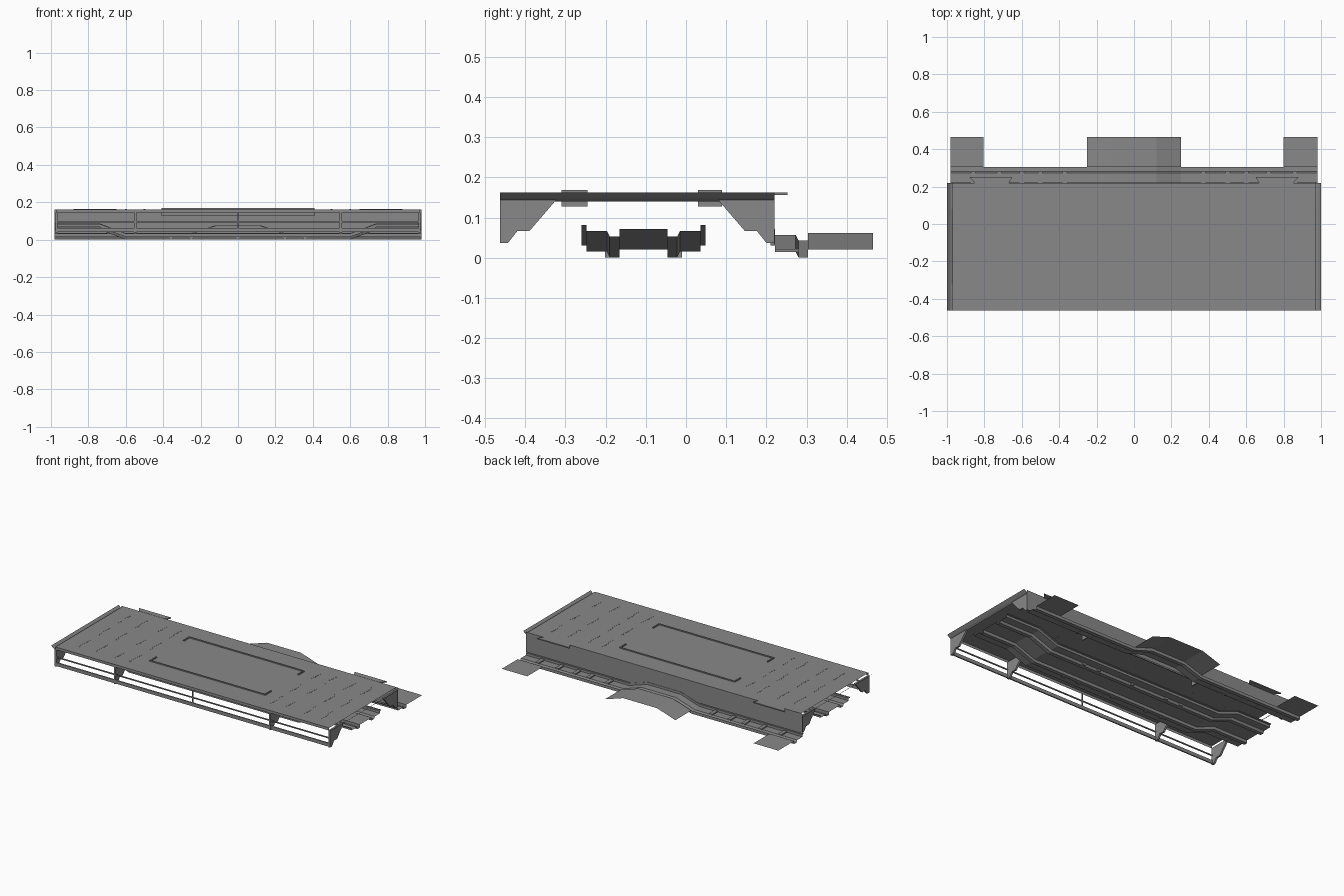
import bpy, bmesh
from mathutils import Vector

if "Cube" in bpy.data.objects:
    bpy.data.objects.remove(bpy.data.objects["Cube"])

grey = bpy.data.materials.new("plain_grey")
grey.diffuse_color = (0.25, 0.25, 0.25, 1)
grey.use_nodes = True
grey.node_tree.nodes["Principled BSDF"].inputs["Base Color"].default_value = grey.diffuse_color


def finish(name, bm):
    mesh = bpy.data.meshes.new(name)
    bm.to_mesh(mesh)
    bm.free()
    mesh.materials.append(grey)
    obj = bpy.data.objects.new(name, mesh)
    bpy.context.collection.objects.link(obj)
    return obj


def sweep(name, profile, path):
    """Open sheet: (y, z) profile carried along (x, rise) path."""
    bm = bmesh.new()
    rows = [[bm.verts.new((x, y, z + r)) for y, z in profile] for x, r in path]
    for a, b in zip(rows, rows[1:]):
        for i in range(len(profile) - 1):
            bm.faces.new((a[i], b[i], b[i + 1], a[i + 1]))
    return finish(name, bm)


def boxes(name, items):
    """Boxes given as (x0, x1, y0, y1, z0, z1)."""
    bm = bmesh.new()
    for x0, x1, y0, y1, z0, z1 in items:
        vs = bmesh.ops.create_cube(bm, size=1)["verts"]
        for v in vs:
            v.co = Vector((x1 if v.co.x > 0 else x0,
                           y1 if v.co.y > 0 else y0,
                           z1 if v.co.z > 0 else z0))
    return finish(name, bm)


def prism(name, points, axis_offset):
    """Solid from a flat outline pushed along an offset."""
    bm = bmesh.new()
    face = bm.faces.new([bm.verts.new(p) for p in points])
    res = bmesh.ops.extrude_face_region(bm, geom=[face])
    moved = [g for g in res["geom"] if isinstance(g, bmesh.types.BMVert)]
    bmesh.ops.translate(bm, verts=moved, vec=axis_offset)
    bmesh.ops.recalc_face_normals(bm, faces=bm.faces)
    return finish(name, bm)


# deck sheet with front lip, and back wall
sweep("deck", [(-0.463, 0.145), (-0.463, 0.162), (0.22, 0.162)], [(-0.97, 0), (0.97, 0)])
sweep("back_wall", [(0.22, 0.162), (0.22, 0.035)], [(-0.98, 0), (0.98, 0)])

# flared strips on both deck ends
for s, side in ((1, "right"), (-1, "left")):
    sweep(side + "_end_strip", [(-0.463, 0.14), (0.22, 0.14)],
          [(s * 0.97, 0), (s * 0.983, 0.008), (s * 1.0, 0.023)])

# raised C-shaped frames on the deck
frames = []
for y0, y1, line in ((-0.31, -0.245, -0.31), (0.03, 0.09, 0.084)):
    frames.append((-0.41, 0.41, line, line + 0.006, 0.127, 0.169))
    for x in (-0.41, 0.402):
        frames.append((x, x + 0.008, y0, y1, 0.127, 0.169))
boxes("deck_frames", frames)

# rows of small marks on the deck
marks = []
for s in (1, -1):
    for x in (0.5, 0.6, 0.74, 0.86):
        for row in (-0.38, -0.18, 0.02):
            for i in range(7):
                y = row + i * 0.018
                marks.append((s * x - 0.005, s * x + 0.005, y, y + 0.005, 0.1615, 0.163))
boxes("deck_marks", marks)

# tapered tabs at the rear edge
for s, side in ((1, "right"), (-1, "left")):
    prism(side + "_rear_tab",
          [(s * x, y, 0.156) for x, y in ((0.67, 0.218), (0.85, 0.218), (0.88, 0.252), (0.65, 0.252))],
          (0, 0, 0.007))

# support brackets, front and rear
bracket = [(-0.463, 0.145), (-0.463, 0.037), (-0.443, 0.037), (-0.42, 0.066),
           (-0.39, 0.066), (-0.322, 0.145)]
for x in (-0.97, -0.55, 0.55, 0.97):
    prism("front_bracket", [(x - 0.006, y, z) for y, z in bracket], (0.012, 0, 0))
    prism("rear_bracket", [(x - 0.006, -0.243 - y, z) for y, z in bracket], (0.012, 0, 0))

# long rails between the front brackets
boxes("front_rails", [(-0.97, 0.97, -0.461, -0.453, 0.040, 0.062),
                      (-0.97, 0.97, -0.461, -0.455, 0.092, 0.099),
                      (-0.004, 0.004, -0.461, -0.455, 0.05, 0.145)])

# channel half profile: lip, shoulder, rail, middle sheet
half = [(0, 0.035), (0, 0.03), (0.012, 0.03), (0.012, 0.015), (0.063, 0.015),
        (0.07, 0.001), (0.094, 0.001), (0.094, 0.02)]

# main channel under the deck: low in the middle, raised at both ends
front = [(-0.26 + y, z) for y, z in half]
back = [(0.048 - y, z) for y, z in reversed(half)]
sweep("under_channel", front + back,
      [(-0.98, 0.052), (-0.74, 0.052), (-0.6, 0), (0.6, 0), (0.74, 0.052), (0.98, 0.052)])

# rear channel: low at the ends, raised in the middle
arch = [(-0.25, 0), (-0.12, 0.042), (0.12, 0.042), (0.25, 0)]
rear = [(0.21 + y, z) for y, z in half]
sweep("rear_channel", rear, [(-0.98, 0)] + arch + [(0.98, 0)])

# sheets beside the rear channel
wing = [(0.304, 0.02), (0.465, 0.02)]
sweep("middle_wing", wing, arch)
sweep("left_wing", wing, [(-0.98, 0), (-0.805, 0)])
sweep("right_wing", wing, [(0.8, 0), (0.98, 0)])

# cross ribs on the rear channel and small clips under the rails
ribs = []
for x in (0.37, 0.5, 0.6, 0.72, 0.86):
    for s in (1, -1):
        ribs.append((s * x - 0.012, s * x + 0.012, 0.222, 0.28, 0.014, 0.022))
boxes("rear_ribs", ribs)
boxes("rail_clips", [(x - 0.01, x + 0.01, y, y + 0.012, 0.001, 0.018)
                     for x in (-0.36, -0.25, 0, 0.25, 0.36) for y in (-0.202, -0.022)])
